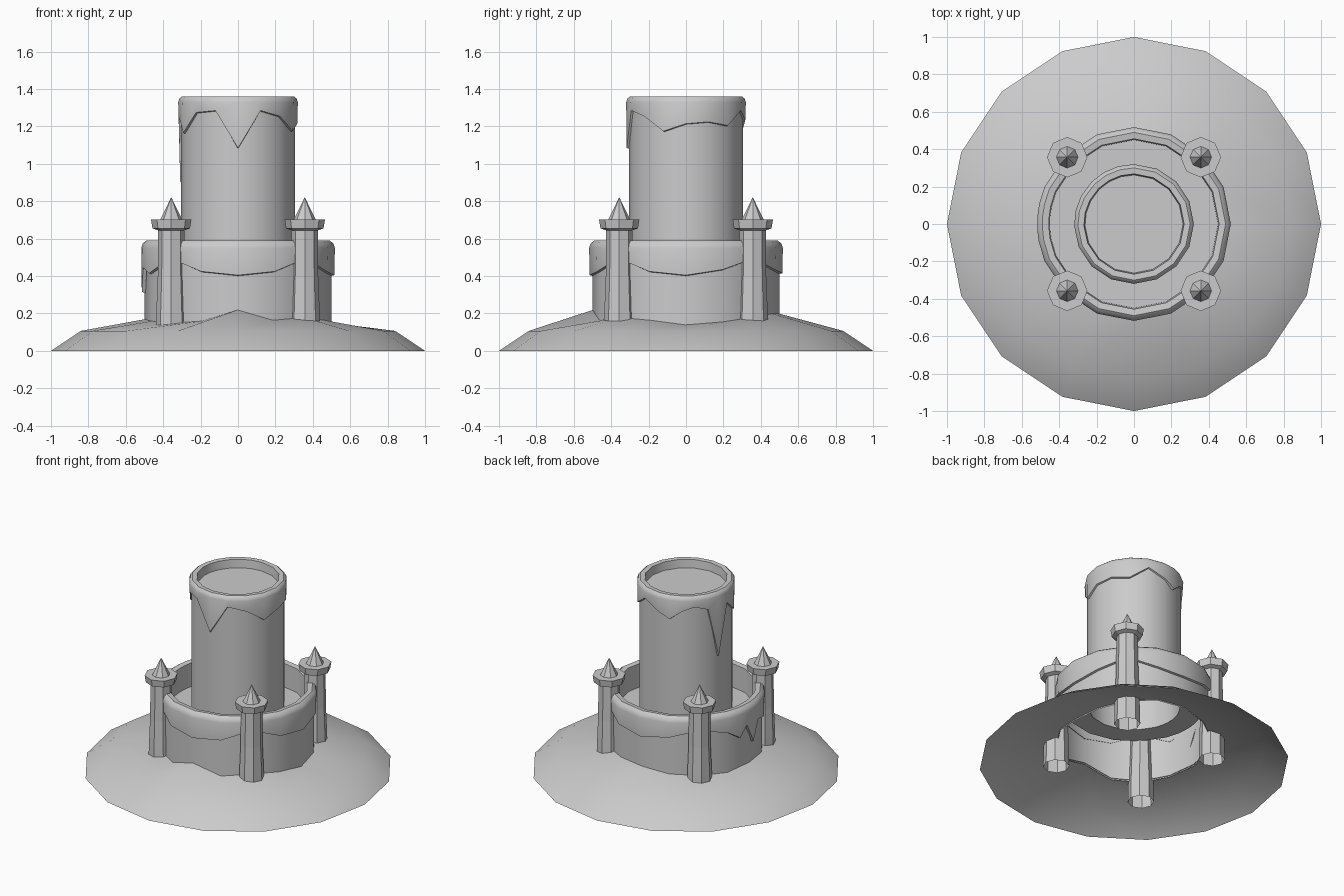
import bpy, math

if "Cube" in bpy.data.objects:
    bpy.data.objects.remove(bpy.data.objects["Cube"])


def lathe(name, angles, profile, smooth=40, cap=False):
    """Surface of revolution; profile(i) gives (radius, z) points for column i."""
    verts, faces, n = [], [], len(angles)
    for i, a in enumerate(angles):
        t = math.radians(a)
        pts = profile(i)
        k = len(pts)
        verts += [(r * math.cos(t), r * math.sin(t), z) for r, z in pts]
    for i in range(n):
        j = (i + 1) % n
        for p in range(k - 1):
            faces.append((i * k + p, j * k + p, j * k + p + 1, i * k + p + 1))
    if cap:
        faces.append([i * k + k - 1 for i in range(n)])
    me = bpy.data.meshes.new(name)
    me.from_pydata(verts, [], faces)
    me.update()
    ob = bpy.data.objects.new(name, me)
    bpy.context.collection.objects.link(ob)
    if smooth:
        bpy.ops.object.select_all(action='DESELECT')
        ob.select_set(True)
        bpy.context.view_layer.objects.active = ob
        bpy.ops.object.shade_smooth_by_angle(angle=math.radians(smooth))
    return ob


def ring(n):
    return [i * 360 / n for i in range(n)]


# Snowy mound, open underneath, with an uneven inner edge against the wall
edge = [.14, .155, .18, .2, .2, .18, .17, .16, .17, .16, .15, .16, .22, .165, .18, .165]
lathe("mound", ring(16), lambda i: [(1, 0), (.84, .107), (.495, edge[i])])

# Lower ring wall
lathe("ring_wall", ring(16), lambda i: [(.5, edge[i] - .01), (.5, .5)])

# Snow rim on the ring wall: angle -> lower edge height, then down to the courtyard
low = {0: .40, 22.5: .43, 45: .49, 67.5: .43, 90: .41, 112.5: .44, 135: .49, 157.5: .44,
       168: .38, 175: .45, 183: .31, 190: .44, 202.5: .41, 225: .49, 247.5: .42,
       270: .40, 292.5: .42, 315: .49, 337.5: .42}
lv = list(low.values())
lathe("ring_wall_snow", list(low), lambda i: [
    (.495, lv[i]), (.515, lv[i] + .005), (.518, .55), (.51, .575), (.49, .59),
    (.455, .585), (.45, .42), (.30, .42)])

# Main tower shaft
lathe("main_tower", ring(16), lambda i: [(.306, .42), (.306, 1.3)])

# Snow cap on the main tower with hanging drips and a sunken top
high = {0: 1.21, 22.5: 1.22, 45: 1.2, 67.5: 1.28, 90: 1.23, 105: 1.19, 120: 1.25,
        135: 1.28, 152: 1.25, 167: .9, 182: 1.25, 202.5: 1.16, 225: 1.27, 247.5: 1.28,
        270: 1.08, 292.5: 1.28, 315: 1.25, 337.5: 1.17}
hv = list(high.values())
lathe("main_tower_snow", list(high), lambda i: [
    (.302, hv[i]), (.317, hv[i] + .005), (.32, 1.33), (.313, 1.35), (.3, 1.36),
    (.268, 1.358), (.262, 1.3)], cap=True)

# Four corner turrets: flared octagonal shaft, parapet and spike
turret = [(.085, 0), (.08, .2), (.072, .4), (.07, .645), (.1, .655), (.108, .703),
          (.058, .703), (0.001, .82)]
for sx, tx in ((-1, "left"), (1, "right")):
    for sy, ty in ((-1, "front"), (1, "back")):
        ob = lathe(f"turret_{ty}_{tx}", ring(8), lambda i: turret, smooth=0)
        ob.location = (.357 * sx, .357 * sy, 0)
